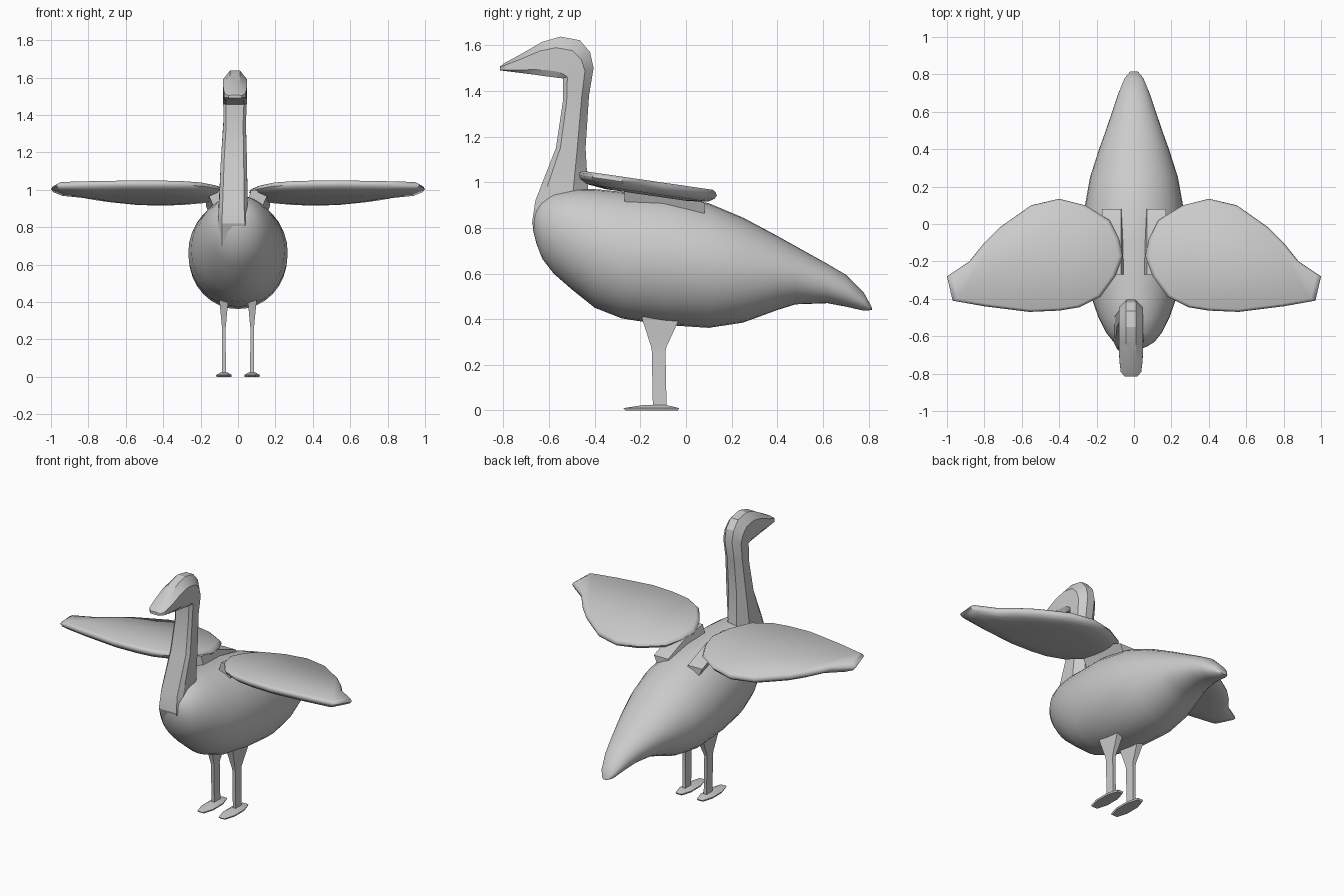
import bpy, bmesh, math

grey = bpy.data.materials.new("soft_grey")
grey.diffuse_color = (0.6, 0.6, 0.6, 1)


def loft(name, rings, angle=40, mirror=False):
    """Skin a list of equal-length point rings and cap both ends."""
    bm = bmesh.new()
    rows = [[bm.verts.new(p) for p in ring] for ring in rings]
    n = len(rows[0])
    for a, b in zip(rows, rows[1:]):
        for i in range(n):
            j = (i + 1) % n
            bm.faces.new((a[i], a[j], b[j], b[i]))
    bm.faces.new(rows[0][::-1])
    bm.faces.new(rows[-1])
    bmesh.ops.recalc_face_normals(bm, faces=bm.faces)
    me = bpy.data.meshes.new(name)
    bm.to_mesh(me)
    bm.free()
    me.materials.append(grey)
    ob = bpy.data.objects.new(name, me)
    bpy.context.collection.objects.link(ob)
    if mirror:
        ob.modifiers.new("mirror", 'MIRROR').use_mirror_merge = False
    bpy.ops.object.select_all(action='DESELECT')
    ob.select_set(True)
    bpy.context.view_layer.objects.active = ob
    bpy.ops.object.shade_smooth_by_angle(angle=math.radians(angle))
    return ob


# Body: round sections along y (y, top, bottom, half width)
body = [(-.67, .85, .79, .03), (-.655, .89, .73, .07), (-.63, .925, .665, .11),
        (-.58, .955, .60, .15), (-.5, .97, .53, .19), (-.4, .97, .45, .225),
        (-.28, .958, .403, .25), (-.1, .95, .375, .266), (.1, .908, .362, .262),
        (.25, .845, .385, .235), (.4, .765, .44, .187), (.48, .72, .465, .158),
        (.62, .642, .47, .11), (.7, .595, .455, .083), (.78, .515, .437, .05),
        (.815, .45, .44, .02)]
loft("body", [[(w * math.cos(t * math.tau / 32), y,
                (hi + lo) / 2 + (hi - lo) / 2 * math.sin(t * math.tau / 32))
               for t in range(32)] for y, hi, lo, w in body], 60)

# Neck, head and beak: chamfered sections (front y, z, back y, z, half width, x)
neck = [(-.63, .70, -.42, .80, .08, -.025), (-.675, .82, -.42, .90, .082, -.025),
        (-.66, .92, -.43, .98, .076, -.025), (-.57, 1.15, -.44, 1.15, .07, -.022),
        (-.54, 1.35, -.425, 1.38, .06, -.018), (-.54, 1.455, -.405, 1.5, .063, -.016),
        (-.56, 1.457, -.42, 1.57, .065, -.016), (-.58, 1.46, -.465, 1.622, .065, -.016),
        (-.62, 1.465, -.55, 1.638, .065, -.016), (-.67, 1.472, -.63, 1.615, .065, -.016),
        (-.735, 1.48, -.725, 1.56, .062, -.016), (-.79, 1.487, -.79, 1.525, .055, -.016),
        (-.815, 1.49, -.815, 1.508, .035, -.016)]
shape = [(-.75, 0), (-1, .15), (-1, .72), (-.4, 1), (.4, 1), (1, .72), (1, .15), (.75, 0)]
loft("neck_and_head", [[(x + u * w, fy + (by - fy) * v, fz + (bz - fz) * v)
                        for u, v in shape] for fy, fz, by, bz, w, x in neck], 25)

# Wings: outline stacked in insets, sloping down to the back
outline = [(.06, -.17), (.1, -.28), (.18, -.39), (.29, -.445), (.4, -.463), (.56, -.47),
           (.8, -.44), (.97, -.41), (1, -.28), (.88, -.2), (.8, -.1), (.72, -.02),
           (.65, .03), (.55, .1), (.4, .135), (.26, .1), (.13, .02), (.08, -.08)]


def wing_ring(scale, drop):
    ring = []
    for x, y in outline:
        px, py = .5 + (x - .5) * scale, -.18 + (y + .18) * scale
        ring.append((px, py, 1.052 - .145 * (py + .47) - drop))
    return ring


loft("wings", [wing_ring(.6, .065), wing_ring(.88, .055), wing_ring(.97, .038),
               wing_ring(1, .022), wing_ring(.985, .009), wing_ring(.95, 0)], 50, True)

# Shoulders: slanted slabs joining wings to back
loft("shoulders", [[(.05, y, z - .04), (.13, y, z - .06), (.17, y, z + .03), (.07, y, z + .03)]
                   for y, z in ((-.27, .97), (-.1, .95), (.08, .88))], 25, True)

# Legs: flat shanks flaring into thighs (z, y back, y front, x inner, x outer)
legs = [(.01, -.145, -.085, .065, .085), (.26, -.15, -.09, .066, .086),
        (.28, -.153, -.085, .064, .087), (.41, -.195, -.025, .052, .1)]
loft("legs", [[(a, y0, z), (b, y0, z), (b, y1, z), (a, y1, z)]
              for z, y0, y1, a, b in legs], 20, True)

# Feet: long thin plates with a low raised top
foot = [(-.02, -.275), (.02, -.275), (.042, -.2), (.042, -.1), (.02, -.03),
        (-.02, -.03), (-.042, -.1), (-.042, -.2)]
loft("feet", [[(.075 + x * s, -.125 + (y + .125) * s, z) for x, y in foot]
              for s, z in ((.93, 0), (1, .01), (.4, .024))], 20, True)
